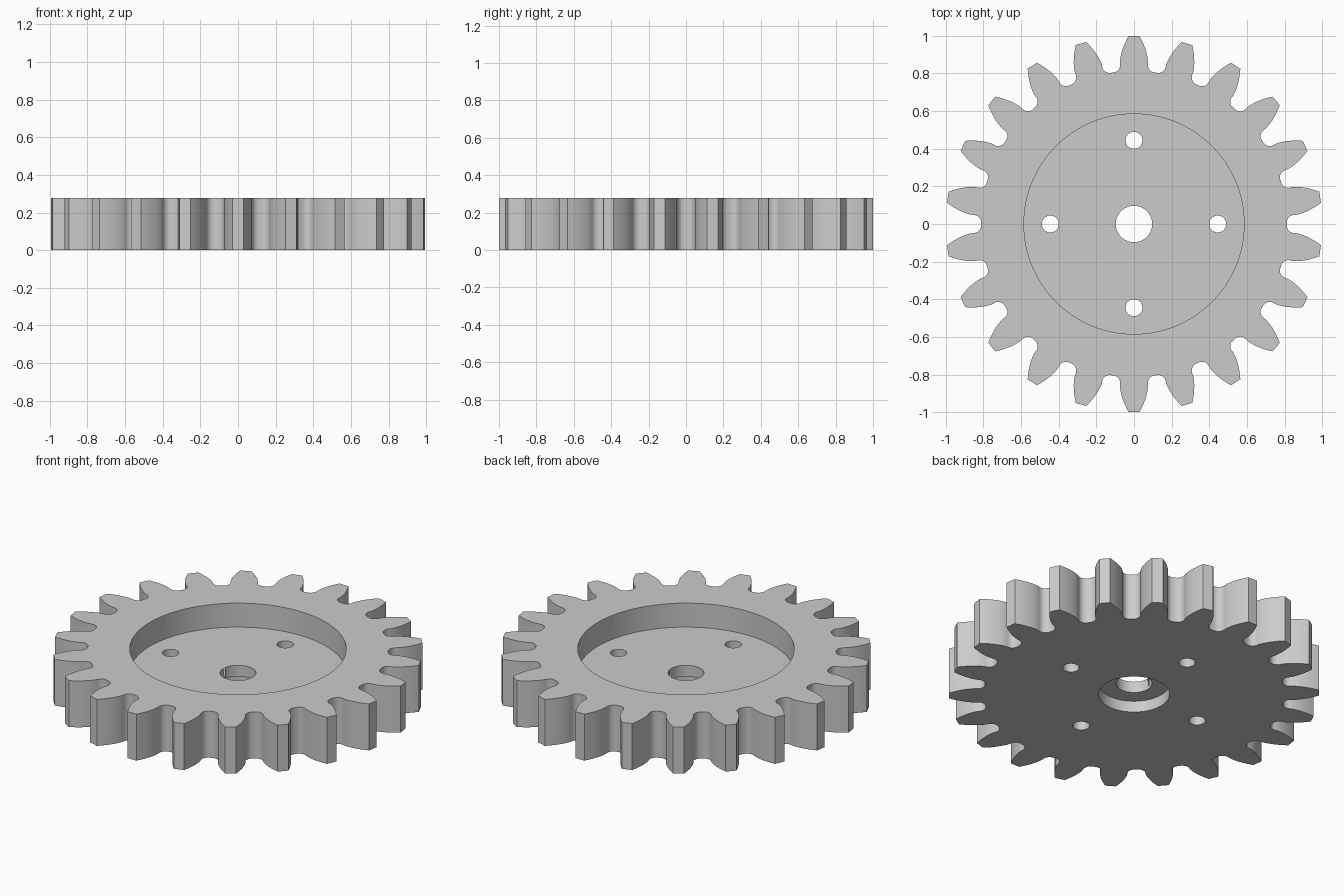
import bpy
import bmesh
import math
from math import cos, sin, tan, pi

TEETH = 22
OUTER = 1.0
HEIGHT = 0.277
FLOOR_TOP = 0.134
MODULE = 2 * OUTER / (TEETH + 2)
PITCH = MODULE * TEETH / 2
ROOT = PITCH - 1.25 * MODULE
PRESSURE = math.radians(20)
BASE = PITCH * cos(PRESSURE)
FILLET = 0.04

old = bpy.data.objects.get("Cube")
if old:
    bpy.data.objects.remove(old, do_unlink=True)

steel = bpy.data.materials.new("plain grey")
steel.use_nodes = True
GREY = (0.6, 0.6, 0.6, 1)
steel.diffuse_color = GREY
steel.node_tree.nodes["Principled BSDF"].inputs["Base Color"].default_value = GREY


def involute(angle):
    return tan(angle) - angle


def half_tooth():
    """Polar points from the middle of a gap to the corner of a tooth tip."""
    step = pi / TEETH
    thick = pi / (2 * TEETH) + involute(PRESSURE)
    side = step - thick
    # Rounded gap bottom, tangent to the root circle and the radial flank
    centre_r = ROOT + FILLET
    centre_a = side - math.asin(FILLET / centre_r)
    start, end = pi + centre_a, side + pi / 2
    points = []
    for i in range(9):
        t = start + (end - start) * i / 8
        x = centre_r * cos(centre_a) + FILLET * cos(t)
        y = centre_r * sin(centre_a) + FILLET * sin(t)
        points.append((math.hypot(x, y), math.atan2(y, x)))
    # Involute flank
    for i in range(9):
        r = BASE + (OUTER - BASE) * i / 8
        points.append((r, side + involute(math.acos(min(1, BASE / r)))))
    return points


def prism(name, outline, z0, z1):
    bm = bmesh.new()
    face = bm.faces.new([bm.verts.new((x, y, z0)) for x, y in outline])
    top = bmesh.ops.extrude_face_region(bm, geom=[face])["geom"]
    verts = [v for v in top if isinstance(v, bmesh.types.BMVert)]
    bmesh.ops.translate(bm, verts=verts, vec=(0, 0, z1 - z0))
    bmesh.ops.recalc_face_normals(bm, faces=bm.faces)
    mesh = bpy.data.meshes.new(name)
    bm.to_mesh(mesh)
    bm.free()
    mesh.materials.append(steel)
    obj = bpy.data.objects.new(name, mesh)
    bpy.context.collection.objects.link(obj)
    return obj


def circle(radius, x=0, y=0, sides=48):
    return [(x + radius * cos(2 * pi * i / sides),
             y + radius * sin(2 * pi * i / sides)) for i in range(sides)]


# Toothed body: one gap, mirrored and repeated around the axis
half = half_tooth()
gap = [(r, -a) for r, a in reversed(half)] + half
outline = []
for n in range(TEETH):
    middle = pi / 2 + (n + 0.5) * 2 * pi / TEETH
    outline += [(r * cos(middle + a), r * sin(middle + a)) for r, a in gap]
gear = prism("gear", outline, 0, HEIGHT)

# Recess, shaft bore, counterbore underneath and four bolt holes
cutters = [
    prism("recess_cutter", circle(0.585, sides=128), FLOOR_TOP, HEIGHT + 0.1),
    prism("bore_cutter", circle(0.097), -0.1, HEIGHT + 0.2),
    prism("counterbore_cutter", circle(0.192, sides=64), -0.2, FLOOR_TOP / 2),
]
for n in range(4):
    a = n * pi / 2
    hole = circle(0.045, 0.445 * cos(a), 0.445 * sin(a), 32)
    cutters.append(prism("bolt_hole_cutter", hole, -0.1, HEIGHT + 0.2))

bpy.ops.object.select_all(action="DESELECT")
gear.select_set(True)
bpy.context.view_layer.objects.active = gear
for cutter in cutters:
    cutter.hide_render = True
    cut = gear.modifiers.new(cutter.name, "BOOLEAN")
    cut.operation = "DIFFERENCE"
    cut.solver = "EXACT"
    cut.object = cutter
    bpy.ops.object.modifier_apply(modifier=cut.name)
    bpy.data.objects.remove(cutter, do_unlink=True)

bpy.ops.object.shade_smooth_by_angle(angle=math.radians(30))
